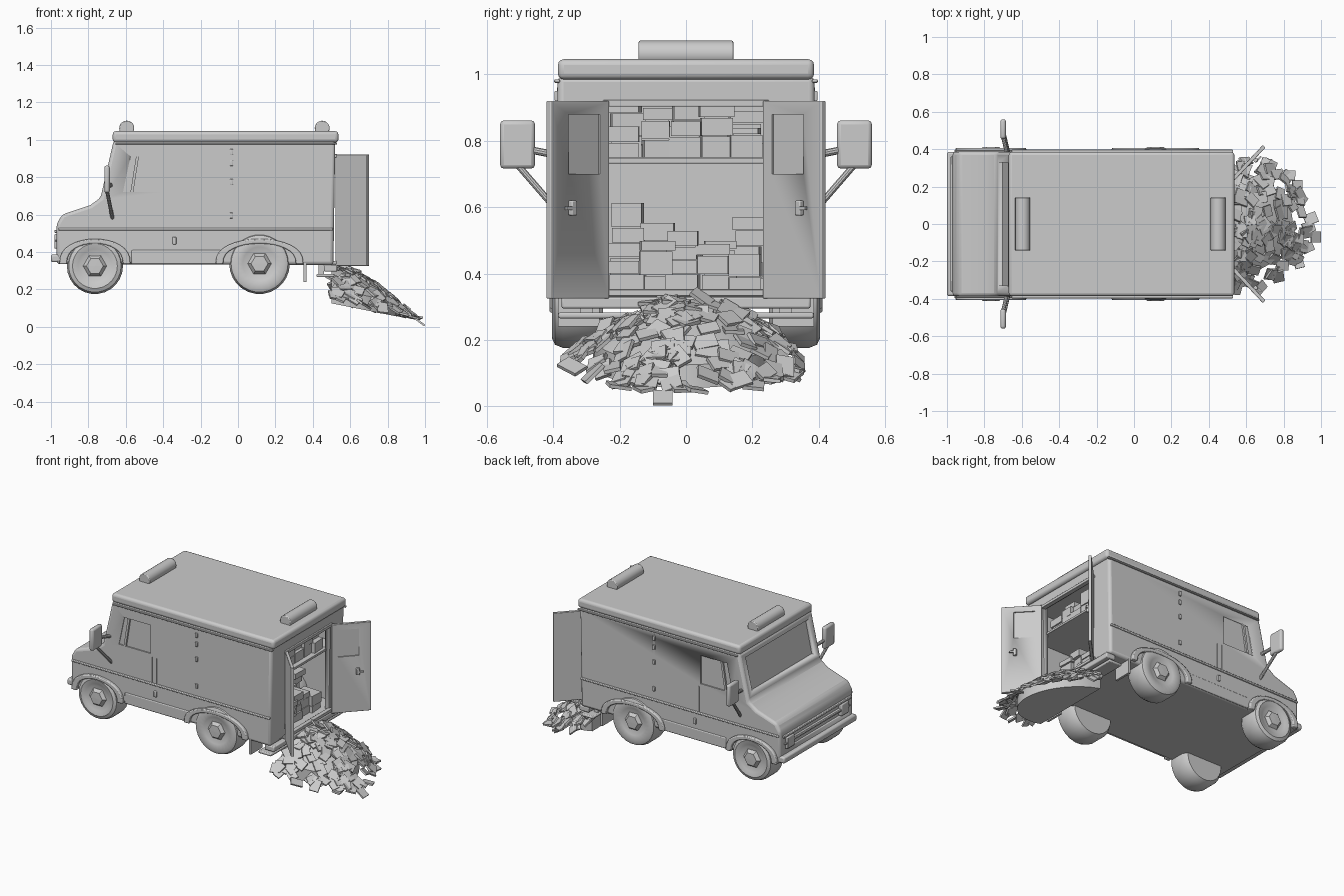
import bpy, bmesh, math, random
from mathutils import Vector, Matrix

if "Cube" in bpy.data.objects:
    bpy.data.objects.remove(bpy.data.objects["Cube"])
random.seed(7)


def finish(bm, name, bevel=0, mirror=False, segs=2, smooth=True):
    bmesh.ops.recalc_face_normals(bm, faces=bm.faces)
    me = bpy.data.meshes.new(name)
    bm.to_mesh(me)
    bm.free()
    ob = bpy.data.objects.new(name, me)
    bpy.context.collection.objects.link(ob)
    bpy.context.view_layer.objects.active = ob
    for o in bpy.context.selected_objects:
        o.select_set(False)
    ob.select_set(True)
    if smooth:
        bpy.ops.object.shade_smooth_by_angle(angle=math.radians(35))
    if bevel:
        m = ob.modifiers.new("bevel", 'BEVEL')
        m.width, m.segments = bevel, segs
    if mirror:
        ob.modifiers.new("mirror", 'MIRROR').use_axis = (False, True, False)
    return ob


def prism(name, pts, lo, hi, axis='y', **kw):
    """Extrude an outline: xz points along y, or xy points along z."""
    bm = bmesh.new()
    place = (lambda a, b, h: (a, h, b)) if axis == 'y' else (lambda a, b, h: (a, b, h))
    rings = [[bm.verts.new(place(a, b, h)) for a, b in pts] for h in (lo, hi)]
    n = len(pts)
    for r in rings:
        bm.faces.new(r)
    for i in range(n):
        j = (i + 1) % n
        bm.faces.new((rings[0][i], rings[0][j], rings[1][j], rings[1][i]))
    return finish(bm, name, **kw)


def box(name, lo, hi, **kw):
    pts = [(lo[0], lo[2]), (hi[0], lo[2]), (hi[0], hi[2]), (lo[0], hi[2])]
    return prism(name, pts, lo[1], hi[1], **kw)


def cut(target, cutter):
    m = target.modifiers.new("cut", 'BOOLEAN')
    m.operation, m.object, m.solver = 'DIFFERENCE', cutter, 'EXACT'
    bpy.context.view_layer.objects.active = target
    for name in [m.name for m in target.modifiers]:
        bpy.ops.object.modifier_apply(modifier=name)
    bpy.data.objects.remove(cutter)


def tube(name, a, b, r, n=16, **kw):
    a, b = Vector(a), Vector(b)
    bm = bmesh.new()
    mat = Matrix.Translation((a + b) / 2) @ (b - a).to_track_quat('Z', 'Y').to_matrix().to_4x4()
    bmesh.ops.create_cone(bm, cap_ends=True, segments=n, radius1=r, radius2=r,
                          depth=(b - a).length, matrix=mat)
    return finish(bm, name, **kw)


def lathe(name, prof, cx, cz, n, **kw):
    """Turn (radius, y) points about an axis along y."""
    bm = bmesh.new()
    vs = [bm.verts.new((cx + r, y, cz)) for r, y in prof]
    es = [bm.edges.new(p) for p in zip(vs, vs[1:])]
    bmesh.ops.spin(bm, geom=vs + es, cent=(cx, 0, cz), axis=(0, 1, 0), angle=2 * math.pi, steps=n)
    bmesh.ops.remove_doubles(bm, verts=bm.verts, dist=1e-4)
    return finish(bm, name, **kw)


# Van body with hood, windscreen slope and boxy cargo space
body = prism("van_body", [(-.97, .335), (-.97, .55), (-.94, .60), (-.79, .65), (-.735, .69),
                          (-.665, .995), (.52, .995), (.51, .33)], -.387, .387, bevel=.018, segs=3)
cut(body, box("cargo_cut", (-.2, -.35, .345), (.48, .35, .945)))
cut(body, box("doorway_cut", (.4, -.235, .345), (.7, .235, .92)))
# Windscreen, side windows and grille recesses
cut(body, prism("screen_cut", [(-.76, .735), (-.702, .735), (-.655, .955), (-.72, .955)], -.33, .33))
for s in (-1, 1):
    y = sorted((s * .379, s * .45))
    cut(body, prism("window_cut", [(-.615, .72), (-.38, .72), (-.38, .91), (-.575, .91)], *y))
for z in (.415, .465):
    cut(body, box("grille_cut", (-1.1, -.33, z), (-.955, .33, z + .035)))
prism("window_pillar", [(-.575, .72), (-.56, .72), (-.53, .91), (-.545, .91)], .375, .391, mirror=True)
box("grille_surround", (-.982, -.36, .502), (-.96, .36, .518), bevel=.004)
box("grille_bar", (-.98, -.345, .452), (-.95, .345, .463), bevel=.003)
box("headlight", (-.982, .25, .418), (-.95, .325, .496), bevel=.006, mirror=True)

# Roof cap, rain gutter and light bars
box("roof_cap", (-.67, -.386, .985), (.537, .386, 1.046), bevel=.018, segs=3)
box("roof_gutter", (-.655, .38, .975), (.53, .397, .985), bevel=.003, mirror=True)
for x in (-.595, .45):
    tube("light_bar", (x, -.143, 1.062), (x, .143, 1.062), .04, 20, bevel=.005)

# Side trim, door seams and hinges
box("belt_trim", (-.96, .38, .514), (.508, .396, .528), bevel=.004, mirror=True)
box("side_skirt", (-.57, .38, .335), (-.09, .392, .41), bevel=.006, mirror=True)
for x in (-.37, -.335):
    box("door_seam", (x, .38, .53), (x + .005, .390, .70), mirror=True)
box("door_handle", (-.35, .38, .44), (-.33, .396, .48), bevel=.004, mirror=True)
box("panel_seam", (-.037, .38, .55), (-.033, .389, .96), mirror=True)
for z in (.58, .76, .86, .92):
    box("side_hinge", (-.044, .38, z), (-.026, .396, z + .03), bevel=.003, mirror=True)

# Wheels, hubs and arches
for cx, cz, r, w, h in ((-.765, .325, .15, .19, .135), (.115, .337, .162, .235, .135)):
    lathe("wheel", [(0, .392), (.075, .390), (.09, .397), (r - .03, .404), (r - .01, .395), (r, .37),
                    (r, .28), (r - .02, .25), (0, .25)], cx, cz, 26, mirror=True)
    lathe("hub", [(0, .412), (.045, .411), (.068, .385)], cx, cz, 6, mirror=True, smooth=False)
    arc = [math.pi * i / 16 for i in range(17)]
    outer = [(cx + w * math.cos(t), .335 + h * math.sin(t) ** .8) for t in arc]
    inner = [(cx + (w - .04) * math.cos(t), .335 + (h - .025) * math.sin(t) ** .8) for t in reversed(arc)]
    prism("wheel_arch", outer + inner, .37, .407, mirror=True, bevel=.006)

# Bumpers, tailboard sill and mud flaps
box("front_bumper", (-1.0, -.385, .345), (-.94, .385, .387), bevel=.01)
box("rear_bumper", (.42, -.385, .265), (.515, .385, .283), bevel=.006)
box("rear_step", (.46, -.375, .295), (.53, .375, .33), bevel=.006)
box("bumper_bracket", (.43, .28, .27), (.46, .32, .34), mirror=True)
box("mud_flap", (.35, .26, .24), (.365, .385, .34), mirror=True)

# Wing mirrors on struts
box("mirror_head", (-.715, .455, .716), (-.685, .56, .862), bevel=.012, mirror=True)
tube("mirror_arm", (-.68, .38, .755), (-.70, .465, .772), .011, 10, mirror=True)
tube("mirror_strut", (-.67, .375, .575), (-.70, .505, .725), .010, 10, mirror=True)

# Rear frame and opened doors
for z in (.345, .915):
    box("doorway_rail", (.50, -.25, z - .012), (.53, .25, z + .008), bevel=.003)
hinge, d, n = Vector((.527, .237)), Vector((.688, .726)), Vector((.726, -.688))


def door_part(name, a, b, t0, t1, z0, z1, **kw):
    corners = [hinge + d * u + n * t for u, t in ((a, t0), (b, t0), (b, t1), (a, t1))]
    return prism(name, [tuple(c) for c in corners], z0, z1, axis='z', **kw)


door = door_part("rear_door", 0, .245, -.01, .01, .325, .92, bevel=.003)
cut(door, door_part("door_window_cut", .04, .17, .003, .05, .70, .88))
door.modifiers.new("mirror", 'MIRROR').use_axis = (False, True, False)
door_part("rear_door_handle", .15, .172, .009, .028, .575, .62, bevel=.004, mirror=True)
door_part("rear_door_latch", .16, .195, .02, .03, .592, .602, mirror=True)

# Shelf and stacked paper bundles in the cargo space
box("cargo_shelf", (.05, -.35, .732), (.49, .35, .748), bevel=.003)


def bundle(bm, c, size, rot):
    mat = Matrix.Translation(c) @ rot.to_4x4() @ Matrix.Diagonal((*size, 1))
    bmesh.ops.create_cube(bm, size=1, matrix=mat)


bm = bmesh.new()
for floor, tops in ((.345, ((.62, .57, .48, .50, .57), (.44, .50, .53, .49, .46))),
                    (.748, ((.91, .87, .91, .85, .89), (.85, .90, .86, .91, .84)))):
    for row, heights in enumerate(tops):
        for i, top in enumerate(heights):
            z = floor
            while z < top - .02:
                t = random.uniform(.04, .075)
                t = min(t, top - z)
                bundle(bm, (.25 + row * .14 + random.uniform(-.02, .02),
                            -.184 + i * .092 + random.uniform(-.012, .012), z + t / 2),
                       (.13, random.uniform(.085, .105), t - .003),
                       Matrix.Rotation(random.uniform(-.08, .08), 3, 'Z'))
                z += t
finish(bm, "cargo_bundles", smooth=False)


# Spilled heap behind the doorway
def heap_z(x, y):
    r = math.hypot((x - .52) / .42, y / .36)
    return .145 - .22 * (x - .52) + .19 * max(0, 1 - r ** 1.6)


bm = bmesh.new()
for k in range(8):
    for i in range(19):
        a, r = math.radians(-90 + 10 * i), k / 8
        x, y = .50 + .40 * r * math.cos(a), .32 * r * math.sin(a)
        bm.verts.new((x, y, heap_z(x, y) - .008))
        bm.verts.new((x, y, .125 - .2 * (x - .5)))
hull = bmesh.ops.convex_hull(bm, input=bm.verts)
junk = {v for v in hull["geom_interior"] + hull["geom_unused"] if isinstance(v, bmesh.types.BMVert)}
bmesh.ops.delete(bm, geom=list(junk), context='VERTS')
finish(bm, "spilled_heap")

# Loose notes lying over the heap
bm = bmesh.new()
for k in range(150):
    a = math.radians(random.uniform(-92, 92))
    r = math.sqrt(random.uniform(.02, 1.08))
    x, y = .52 + .42 * r * math.cos(a), .365 * r * math.sin(a)
    e = .01
    nrm = Vector((heap_z(x - e, y) - heap_z(x + e, y), heap_z(x, y - e) - heap_z(x, y + e), 2 * e))
    nrm = nrm.normalized() + Vector([random.uniform(-.3, .3) for _ in range(3)])
    rot = nrm.to_track_quat('Z', 'Y').to_matrix() @ Matrix.Rotation(math.radians(90) + a + random.gauss(0, .7), 3, 'Z')
    bundle(bm, (x, y, heap_z(x, y) + random.uniform(-.004, .01)),
           (random.uniform(.045, .06), random.uniform(.06, .08), .011), rot)
bundle(bm, (.972, -.07, .026), (.065, .06, .01), Matrix.Rotation(.65, 3, 'Y'))
finish(bm, "loose_notes", smooth=False)
